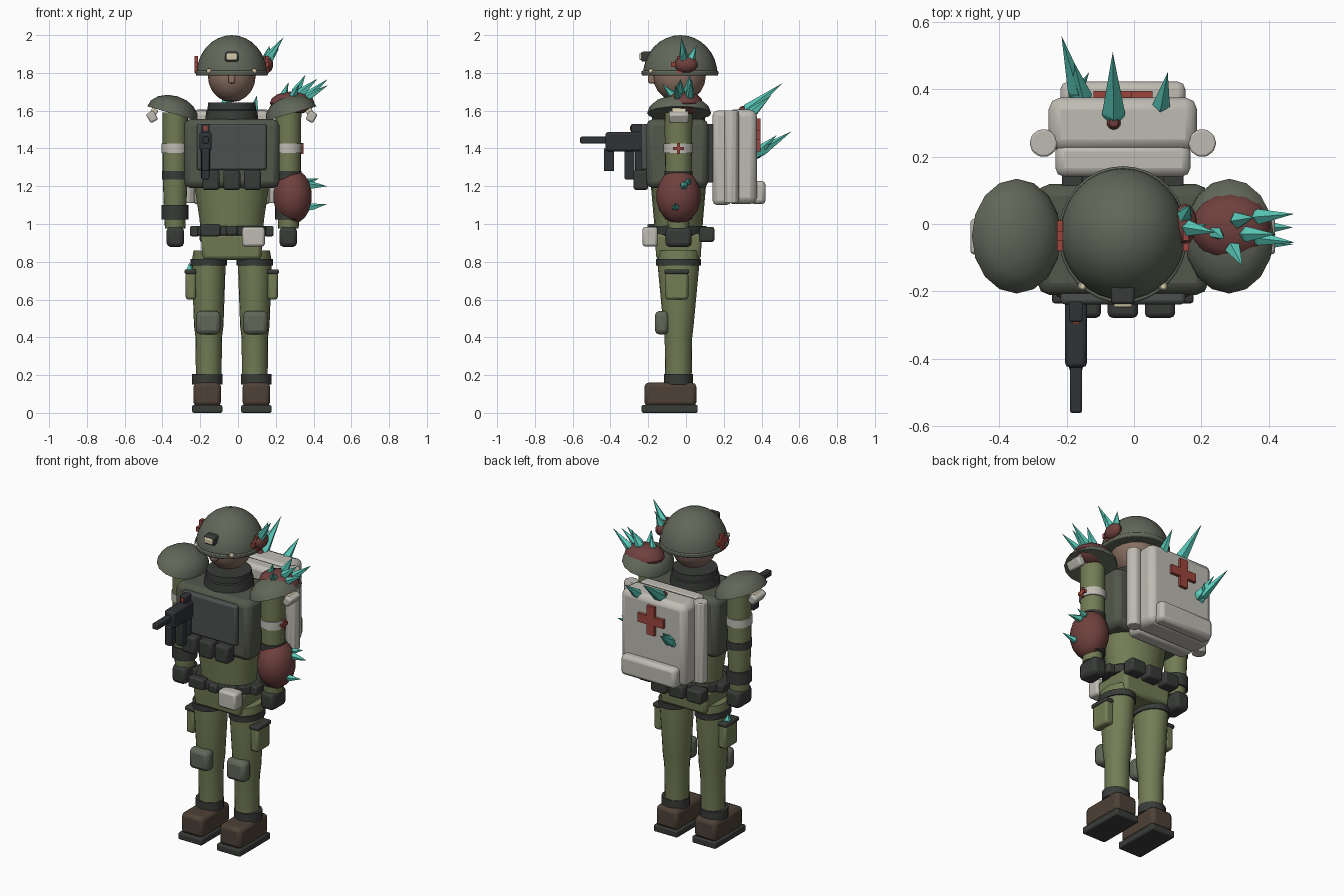
import bpy, bmesh
from math import radians
from mathutils import Vector, Matrix

if "Cube" in bpy.data.objects:
    bpy.data.objects.remove(bpy.data.objects["Cube"])

CX = -0.033          # body axis; every x below is relative to it
CY = -0.04
COL = dict(green=(.17, .2, .09), vest=(.085, .095, .068), helm=(.12, .135, .1),
           dark=(.04, .044, .04), plate=(.075, .08, .08), gun=(.03, .033, .038),
           skin=(.25, .16, .12), pale=(.52, .5, .45), red=(.33, .06, .045),
           flesh=(.16, .052, .048), teal=(.1, .58, .48), brown=(.075, .052, .037),
           lens=(.65, .58, .4))
MATS = {}
for k, c in COL.items():
    MATS[k] = bpy.data.materials.new(k)
    MATS[k].diffuse_color = (*c, 1)


def add(name, bm, mat, loc=(0, 0, 0), rot=(0, 0, 0), bevel=0, flat=False):
    bmesh.ops.recalc_face_normals(bm, faces=bm.faces)
    me = bpy.data.meshes.new(name)
    bm.to_mesh(me)
    bm.free()
    me.materials.append(MATS[mat])
    o = bpy.data.objects.new(name, me)
    bpy.context.collection.objects.link(o)
    o.location = Vector(loc) + Vector((CX, 0, 0))
    o.rotation_euler = [radians(a) for a in rot]
    if bevel:
        m = o.modifiers.new("bevel", 'BEVEL')
        m.width, m.segments = bevel, 2
    o["flat"] = flat
    return o


def box(name, mat, x, y, z, bevel=.01, rot=(0, 0, 0), taper=1):
    """Box from (min, max) ranges; taper scales the bottom in x and y."""
    c = Vector([(a + b) / 2 for a, b in (x, y, z)])
    s = [abs(b - a) for a, b in (x, y, z)]
    bm = bmesh.new()
    bmesh.ops.create_cube(bm, size=1)
    for v in bm.verts:
        t = taper if v.co.z < 0 else 1
        v.co = (v.co.x * s[0] * t, v.co.y * s[1] * t, v.co.z * s[2])
    return add(name, bm, mat, c, rot, bevel)


def tube(name, mat, x, y, rings, seg=20, bevel=0):
    """Lofted elliptical tube; rings are (z, rx, ry)."""
    from math import cos, sin, tau
    bm = bmesh.new()
    loops = [[bm.verts.new((rx * cos(tau * i / seg), ry * sin(tau * i / seg), z))
              for i in range(seg)] for z, rx, ry in rings]
    for a, b in zip(loops, loops[1:]):
        for i in range(seg):
            j = (i + 1) % seg
            bm.faces.new((a[i], a[j], b[j], b[i]))
    bm.faces.new(loops[0][::-1])
    bm.faces.new(loops[-1])
    return add(name, bm, mat, (x, y, 0), bevel=bevel)


def ball(name, mat, loc, r, rot=(0, 0, 0), seg=20, half=False):
    bm = bmesh.new()
    bmesh.ops.create_uvsphere(bm, u_segments=seg, v_segments=seg // 2, radius=1)
    if half:
        bmesh.ops.bisect_plane(bm, geom=bm.verts[:] + bm.edges[:] + bm.faces[:], dist=1e-4,
                               plane_co=(0, 0, 0), plane_no=(0, 0, 1), clear_inner=True)
        bmesh.ops.holes_fill(bm, edges=[e for e in bm.edges if e.is_boundary])
    bmesh.ops.scale(bm, vec=r, verts=bm.verts)
    return add(name, bm, mat, loc, rot)


def spike(name, base, tip, r):
    """Five-sided crystal: widest a little above its root."""
    b, d = Vector(base), Vector(tip) - Vector(base)
    L = d.length
    bm = bmesh.new()
    q = d.to_track_quat('Z', 'Y').to_matrix().to_4x4()
    for r1, r2, z0, z1 in ((r * .6, r, 0, .2 * L), (r, 0, .2 * L, L)):
        bmesh.ops.create_cone(bm, cap_ends=False, segments=5, radius1=r1, radius2=r2, depth=z1 - z0,
                              matrix=q @ Matrix.Translation((0, 0, (z0 + z1) / 2)))
    bmesh.ops.remove_doubles(bm, verts=bm.verts, dist=1e-4)
    add(name, bm, 'teal', b, flat=True)


def cross(name, c, size, t, side):
    """Red cross facing x (side=0) or y (side=1)."""
    for n, (h, v) in (("upright", (size * .15, size / 2)), ("bar", (size / 2, size * .15))):
        half = [h, h, v]
        half[side] = t
        box(name + "_" + n, 'red', *[(c[i] - half[i], c[i] + half[i]) for i in range(3)], bevel=0)


# head and helmet
ball("head", 'skin', (0, -.035, 1.785), (.127, .14, .14))
box("nose", 'skin', (-.018, .018), (-.2, -.15), (1.745, 1.79), .008)
ball("helmet", 'helm', (0, -.03, 1.79), (.187, .197, .21), seg=32, half=True)
tube("helmet_rim", 'helm', 0, -.032, [(1.785, .19, .202), (1.812, .192, .204)], 32, .006)
box("lamp_mount", 'dark', (-.035, .035), (-.238, -.18), (1.86, 1.912))
box("lamp_lens", 'lens', (-.028, .028), (-.247, -.23), (1.868, 1.903), .006)
for s in (-1, 1):
    ball("helmet_stud", 'lens', (s * .12, -.185, 1.81), (.014, .014, .014), seg=10)
    cross("helmet_cross", (s * .187, -.035, 1.845), .09, .009, 0)
tube("collar", 'dark', 0, CY, [(1.54, .142, .142), (1.6, .135, .135), (1.605, .128, .128), (1.642, .126, .126)])

# torso and vest
tube("shirt", 'green', 0, CY, [(.93, .165, .125), (1.02, .17, .13), (1.25, .205, .15)])
box("vest", 'vest', (-.253, .253), (-.21, .118), (1.19, 1.555), .035)
box("chest_plate", 'plate', (-.185, .185), (-.238, -.19), (1.285, 1.53), .012)
for x in (-.11, 0, .11):
    box("chest_pouch", 'dark', (x - .045, x + .045), (-.278, -.2), (1.18, 1.285), .014)

# belt and hips
tube("belt", 'dark', 0, CY, [(.94, .195, .15), (.99, .195, .15)], 24, .006)
box("hips", 'green', (-.165, .165), (-.165, .085), (.81, .95), .02, taper=.94)
box("medical_pouch", 'pale', (.055, .175), (-.23, -.15), (.88, .985), .015)
box("front_pouch", 'dark', (-.165, -.06), (-.205, -.15), (.935, 1.0))
box("buckle", 'dark', (-.03, .03), (-.205, -.17), (.94, .99))
for x in (-.12, 0, .12):
    box("rear_pouch", 'dark', (x - .05, x + .05), (.07, .15), (.905, .985), .012)
for s in (-1, 1):
    box("side_pouch", 'dark', (s * .17, s * .222), (-.09, .01), (.935, .99))

# legs, boots, arms and shoulder pads
for s in (-1, 1):
    x = s * .122
    tube("leg", 'green', x, CY, [(.18, .068, .07), (.4, .07, .073), (.46, .078, .08), (.8, .09, .112), (.86, .08, .11)])
    tube("thigh_strap", 'dark', x, CY, [(.78, .096, .118), (.815, .096, .12)])
    box("thigh_pouch", 'green', (s * .19, s * .244), (-.11, .012), (.6, .745), .014)
    box("thigh_pouch_lid", 'dark', (s * .187, s * .25), (-.115, .016), (.735, .76), .008)
    box("knee_pad", 'helm', (s * .06, s * .19), (-.165, -.09), (.415, .54), .025)
    tube("boot_cuff", 'dark', s * .13, CY, [(.15, .08, .076), (.205, .08, .076)])
    box("boot", 'brown', (s * .057, s * .203), (-.22, .055), (.035, .16), .022)
    box("boot_sole", 'dark', (s * .05, s * .21), (-.235, .062), (0, .042), .008)
    a = s * .3
    tube("arm", 'green', a, CY, [(.975, .054, .056), (1.1, .06, .064), (1.25, .066, .07), (1.59, .068, .074)])
    tube("armband", 'pale', a, CY, [(1.375, .073, .078), (1.425, .073, .078)])
    tube("elbow_band", 'dark', a, CY, [(1.235, .07, .075), (1.28, .07, .075)])
    tube("wrist_guard", 'dark', a, CY, [(1.025, .071, .072), (1.1, .071, .072)])
    box("glove", 'dark', (s * .253, s * .345), (-.108, .03), (.878, .985), .022)
    ball("shoulder_pad", 'helm', (s * .315, -.036, 1.585), (.138, .17, .095), (0, -s * 16, 0), 16, True)
    box("pad_clip", 'lens', (s * .395, s * .43), (-.075, 0), (1.575, 1.61), .006, (0, -s * 30, 0))
    box("pad_tag", 'pale', (s * .4, s * .445), (-.09, .015), (1.54, 1.595), .01, (0, s * 30, 0))
cross("armband_cross", (.373, CY, 1.4), .058, .008, 0)

# rifle slung on the chest
g = -.139
box("rifle_body", 'gun', (g - .032, g + .032), (-.425, -.225), (1.385, 1.487), .012)
box("rifle_barrel", 'gun', (g - .018, g + .018), (-.56, -.4), (1.427, 1.462), .006)
box("rifle_magazine", 'gun', (g - .02, g + .02), (-.435, -.38), (1.28, 1.4), .006)
box("rifle_grip", 'gun', (g - .02, g + .02), (-.325, -.272), (1.235, 1.4), .008)
box("rifle_stock", 'gun', (g - .025, g + .025), (-.27, -.23), (1.24, 1.4), .008)
box("rifle_sight", 'gun', (g - .02, g + .02), (-.29, -.23), (1.48, 1.53), .006)
box("sight_lens", 'red', (g - .011, g + .011), (-.297, -.28), (1.495, 1.52), 0)

# medical backpack
box("pack_front", 'pale', (-.2, .2), (.1405, .24), (1.1, 1.6), .025)
box("pack_rear", 'pale', (-.22, .22), (.215, .375), (1.105, 1.605), .035)
box("pack_pocket", 'pale', (-.185, .185), (.34, .422), (1.105, 1.228), .022)
for s in (-1, 1):
    tube("pack_roll", 'pale', s * .235, .24, [(1.11, .042, .042), (1.6, .042, .042)], 10, .006)
    box("pack_strap", 'dark', (s * .12, s * .18), (.1, .16), (1.22, 1.53), .006)
cross("pack_cross", (0, .378, 1.472), .175, .016, 1)

# infected growths
ball("helmet_growth", 'flesh', (.185, 0, 1.845), (.036, .062, .045), seg=14)
ball("shoulder_growth", 'flesh', (.32, -.01, 1.64), (.118, .1, .062), seg=16)
ball("forearm_growth", 'flesh', (.322, CY, 1.146), (.104, .118, .145), seg=18)
ball("pack_growth", 'flesh', (-.027, .3, 1.6), (.022, .022, .025), seg=10)

# crystals: name, root, tip, radius
for n, b, t, r in (
        ("helmet_crystal", (.18, -.01, 1.86), (.275, -.025, 1.99), .025),
        ("helmet_crystal", (.18, .02, 1.86), (.2, .055, 1.945), .025),
        ("helmet_crystal", (.19, -.02, 1.86), (.25, 0, 1.93), .02),
        ("shoulder_crystal", (.38, .02, 1.66), (.508, .03, 1.767), .024),
        ("shoulder_crystal", (.38, -.04, 1.66), (.51, -.055, 1.735), .022),
        ("shoulder_crystal", (.32, -.06, 1.67), (.355, -.125, 1.74), .024),
        ("shoulder_crystal", (.27, -.02, 1.67), (.3, -.045, 1.75), .022),
        ("shoulder_crystal", (.33, .01, 1.68), (.39, .02, 1.79), .026),
        ("shoulder_crystal", (.35, -.03, 1.68), (.455, -.03, 1.77), .024),
        ("forearm_crystal", (.4, -.01, 1.205), (.505, -.01, 1.2), .022),
        ("forearm_crystal", (.39, .01, 1.22), (.46, .02, 1.24), .018),
        ("forearm_crystal", (.4, -.055, 1.085), (.505, -.06, 1.105), .02),
        ("pack_top_crystal", (-.027, .29, 1.57), (-.03, .51, 1.745), .036),
        ("pack_top_crystal", (.11, .33, 1.57), (.133, .45, 1.68), .028),
        ("pack_rear_crystal", (-.125, .36, 1.36), (-.182, .558, 1.49), .03),
        ("pack_rear_crystal", (-.115, .36, 1.36), (-.145, .48, 1.47), .03),
        ("pack_rear_crystal", (-.15, .36, 1.35), (-.1, .45, 1.43), .022),
        ("pouch_crystal", (-.22, -.04, 1.75 - 1), (-.225, -.04, .795), .024)):
    spike(n, b, t, r)

# smooth shading on everything but the crystals
bpy.ops.object.select_all(action='DESELECT')
for o in bpy.context.scene.objects:
    if not o["flat"]:
        o.select_set(True)
        bpy.context.view_layer.objects.active = o
bpy.ops.object.shade_smooth_by_angle(angle=radians(35))

for m in bpy.data.materials:
    if m.users and not m.is_grease_pencil:
        m.use_nodes = True
        m.node_tree.nodes["Principled BSDF"].inputs["Base Color"].default_value = m.diffuse_color
